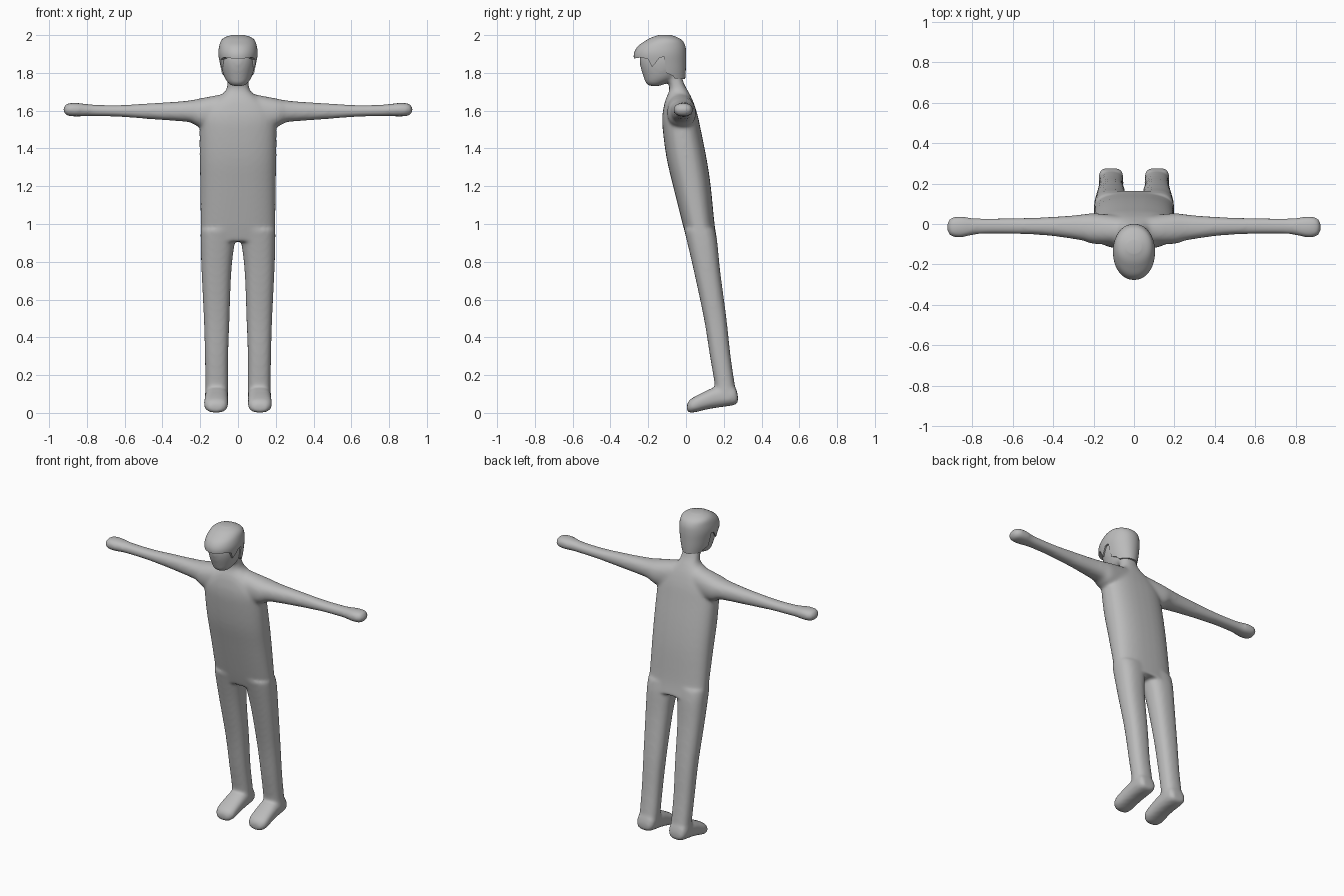
import bpy, bmesh, math
from mathutils import Vector

cube = bpy.data.objects.get("Cube")
if cube:
    bpy.data.objects.remove(cube, do_unlink=True)

grey = bpy.data.materials.new("plain_grey")
grey.use_nodes = True
grey.diffuse_color = (0.5, 0.5, 0.5, 1)
grey.node_tree.nodes["Principled BSDF"].inputs["Base Color"].default_value = (0.5, 0.5, 0.5, 1)


def smooth_rows(rows, steps=4):
    """Catmull-Rom interpolation between neighbouring section rows."""
    rows = [Vector(r) for r in rows]
    out = []
    for i in range(len(rows) - 1):
        a, b = rows[max(i - 1, 0)], rows[i]
        c, d = rows[i + 1], rows[min(i + 2, len(rows) - 1)]
        for s in range(steps):
            t = s / steps
            out.append(0.5 * (2 * b + (c - a) * t + (2 * a - 5 * b + 4 * c - d) * t * t
                              + (3 * b - a - 3 * c + d) * t ** 3))
    return out + [rows[-1]]


def loft(bm, axis, rows, power=2.3, sides=32, mirrored=False):
    """Rounded sections (position, a0, a1, b0, b1) joined along an axis."""
    u, v = [i for i in range(3) if i != axis]
    for sign in ((1, -1) if mirrored else (1,)):
        rings = []
        for t, a0, a1, b0, b1 in smooth_rows(rows):
            ring = []
            for k in range(sides):
                ang = 2 * math.pi * k / sides
                c, s = math.cos(ang), math.sin(ang)
                p = Vector((0, 0, 0))
                p[axis] = t
                p[u] = (a0 + a1) / 2 + (a1 - a0) / 2 * math.copysign(abs(c) ** (2 / power), c)
                p[v] = (b0 + b1) / 2 + (b1 - b0) / 2 * math.copysign(abs(s) ** (2 / power), s)
                p.x *= sign
                ring.append(bm.verts.new(p))
            rings.append(ring)
        for r, q in zip(rings, rings[1:]):
            for k in range(sides):
                n = (k + 1) % sides
                bm.faces.new((r[k], r[n], q[n], q[k]))
        bm.faces.new(rings[0])
        bm.faces.new(rings[-1])


def finish(bm, name):
    bmesh.ops.recalc_face_normals(bm, faces=bm.faces)
    mesh = bpy.data.meshes.new(name)
    bm.to_mesh(mesh)
    bm.free()
    mesh.materials.append(grey)
    ob = bpy.data.objects.new(name, mesh)
    bpy.context.collection.objects.link(ob)
    return ob


def activate(ob):
    bpy.ops.object.select_all(action='DESELECT')
    ob.select_set(True)
    bpy.context.view_layer.objects.active = ob


def symmetric(rows):
    """Expand (z, half width, y0, y1) into full section rows."""
    return [(z, -w, w, y0, y1) for z, w, y0, y1 in rows]


body = bmesh.new()

# Torso and neck, leaning forward
loft(body, 2, symmetric([
    (0.91, .195, .01, .163), (1.0, .195, -.015, .148), (1.2, .197, -.065, .128),
    (1.35, .2, -.1, .105), (1.5, .2, -.12, .075), (1.57, .195, -.122, .06),
    (1.62, .165, -.115, .045), (1.66, .115, -.105, .03), (1.7, .066, -.088, .01),
    (1.74, .054, -.088, -.012), (1.8, .05, -.12, -.03)]), power=2.5)

# Face and skull
loft(body, 2, symmetric([
    (1.733, .03, -.195, -.14), (1.75, .052, -.212, -.1), (1.78, .07, -.222, -.05),
    (1.83, .085, -.238, -.02), (1.88, .09, -.242, -.015), (1.94, .082, -.22, -.025),
    (1.97, .055, -.18, -.06)]), power=2.1)

# Arms and rounded hands
loft(body, 0, [
    (.08, -.1, .04, 1.5, 1.685), (.2, -.095, .05, 1.515, 1.662), (.25, -.08, .045, 1.54, 1.652),
    (.32, -.068, .038, 1.548, 1.645), (.45, -.052, .03, 1.557, 1.637),
    (.62, -.046, .026, 1.57, 1.627), (.74, -.046, .025, 1.573, 1.628),
    (.8, -.052, .027, 1.574, 1.632), (.85, -.063, .034, 1.572, 1.638),
    (.9, -.06, .03, 1.575, 1.636), (.92, -.04, .01, 1.59, 1.62)], mirrored=True)

# Legs
loft(body, 2, [
    (.97, 0, .195, -.007, .15), (.9, .02, .195, .01, .163), (.75, .038, .19, .045, .178),
    (.5, .048, .178, .098, .211), (.3, .055, .172, .13, .233), (.15, .055, .17, .155, .255),
    (.07, .056, .172, .16, .268)], power=2.5, mirrored=True)

# Feet, toes pointing down slightly
loft(body, 1, [
    (.272, .075, .155, .055, .09), (.25, .058, .17, .043, .14), (.16, .055, .172, .03, .135),
    (.1, .055, .175, .019, .11), (.05, .055, .178, .007, .085), (.02, .065, .167, .003, .066),
    (.008, .085, .15, .012, .045)], power=2.6, mirrored=True)

# Fuse the limbs into one soft skin
body = finish(body, "body")
fuse = body.modifiers.new("fuse", 'REMESH')
fuse.mode = 'VOXEL'
fuse.voxel_size = 0.01
fuse.use_smooth_shade = True
soften = body.modifiers.new("soften", 'SMOOTH')
soften.factor = 0.5
soften.iterations = 10
refill = body.modifiers.new("refill", 'DISPLACE')
refill.strength = 0.003
refill.mid_level = 0
activate(body)
for m in list(body.modifiers):
    bpy.ops.object.modifier_apply(modifier=m.name)
bpy.ops.object.shade_smooth()

# Hair volume
hair = bmesh.new()
loft(hair, 2, symmetric([
    (1.75, .072, -.25, -.006), (1.8, .087, -.262, -.002), (1.85, .097, -.272, 0),
    (1.9, .104, -.276, .001), (1.94, .1, -.256, -.003), (1.97, .09, -.215, -.018),
    (1.988, .07, -.182, -.045), (2.0, .035, -.145, -.08)]), power=2.1, sides=40)
hair = finish(hair, "hair")

# Hairline: fringe, sideburn, ear notch and nape, as a side profile
hairline = [(-.3, 1.873), (-.235, 1.882), (-.2, 1.872), (-.18, 1.83), (-.165, 1.848),
            (-.14, 1.88), (-.115, 1.885), (-.105, 1.8), (-.07, 1.785), (-.06, 1.77),
            (.02, 1.765), (.02, 2.02), (-.3, 2.02)]
bm = bmesh.new()
side = bm.faces.new([bm.verts.new((-.15, y, z)) for y, z in hairline])
grown = bmesh.ops.extrude_face_region(bm, geom=[side])
bmesh.ops.translate(bm, vec=(.3, 0, 0),
                    verts=[g for g in grown["geom"] if isinstance(g, bmesh.types.BMVert)])
cutter = finish(bm, "hairline_cutter")
cutter.hide_render = True

trim = hair.modifiers.new("trim", 'BOOLEAN')
trim.operation = 'INTERSECT'
trim.solver = 'EXACT'
trim.object = cutter
activate(hair)
bpy.ops.object.modifier_apply(modifier=trim.name)
bpy.data.objects.remove(cutter, do_unlink=True)
bpy.ops.object.shade_smooth_by_angle(angle=math.radians(40))
